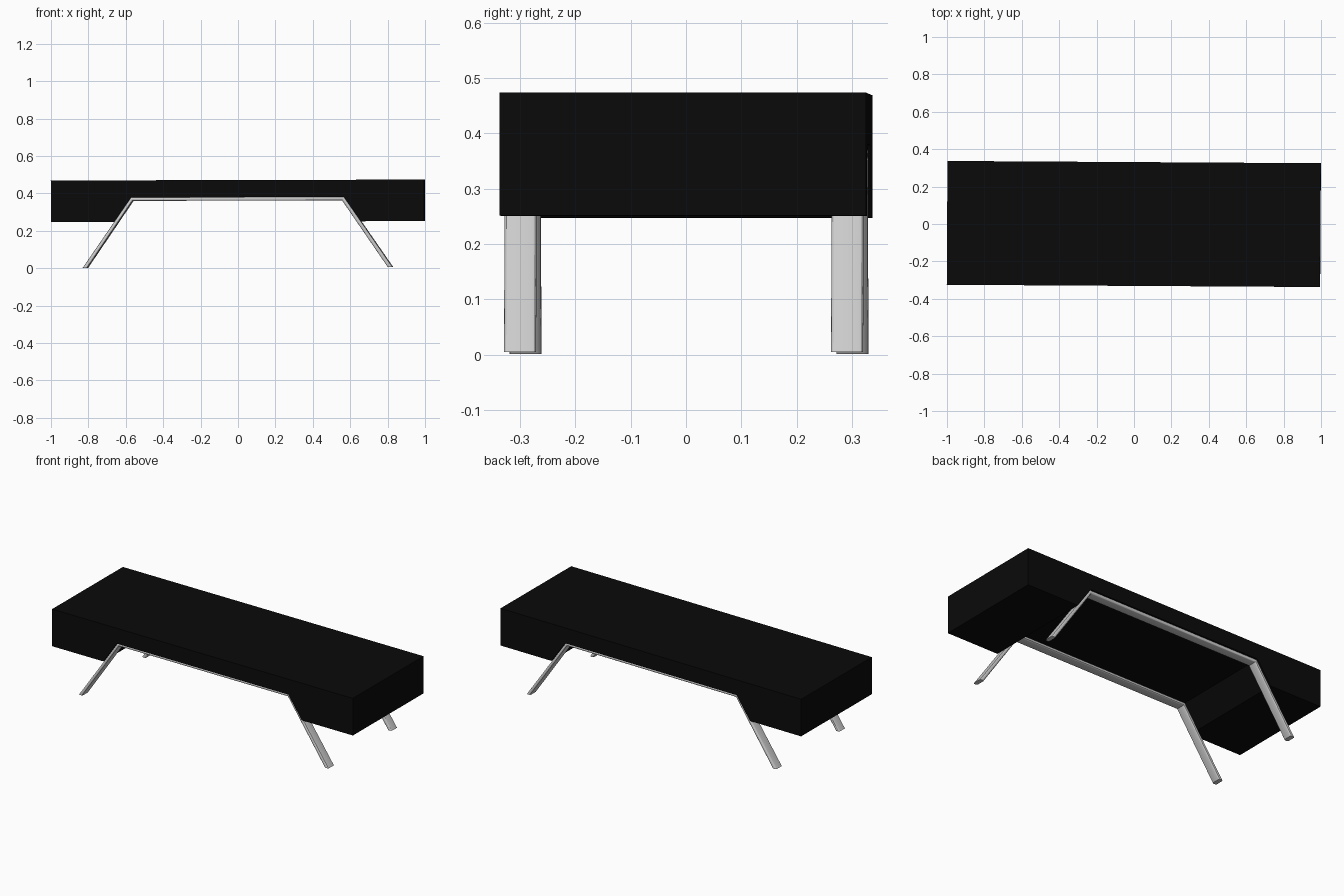
import bpy, bmesh
from mathutils import Matrix, Vector

if "Cube" in bpy.data.objects:
    bpy.data.objects.remove(bpy.data.objects["Cube"])

# The whole bench sits with a very slight yaw and pitch
TILT = Matrix.Rotation(-0.006, 4, 'Z') @ Matrix.Rotation(-0.0025, 4, 'Y')


def mirrored(half):
    """Close a right-hand half profile by mirroring it in x."""
    return half + [(-x, z) for x, z in reversed(half)]


def prism(name, outline, y0, y1, round_edges=0.0):
    """Extrude an xz outline along y, optionally rounding its long edges."""
    bm = bmesh.new()
    face = bm.faces.new([bm.verts.new((x, y0, z)) for x, z in outline])
    ext = bmesh.ops.extrude_face_region(bm, geom=[face])
    verts = [g for g in ext["geom"] if isinstance(g, bmesh.types.BMVert)]
    bmesh.ops.translate(bm, verts=verts, vec=Vector((0, y1 - y0, 0)))
    bmesh.ops.recalc_face_normals(bm, faces=bm.faces)
    if round_edges:
        edges = [e for e in bm.edges
                 if abs(e.verts[0].co.y - e.verts[1].co.y) < 1e-5
                 and max(v.co.z for v in e.verts) > 0.02]
        bmesh.ops.bevel(bm, geom=edges, offset=round_edges, segments=3,
                        profile=0.5, affect='EDGES')
    bm.transform(TILT)
    mesh = bpy.data.meshes.new(name)
    bm.to_mesh(mesh)
    bm.free()
    obj = bpy.data.objects.new(name, mesh)
    bpy.context.collection.objects.link(obj)
    return obj


# Seat block with a trapezoid recess underneath
seat = prism("seat", mirrored([(0.569, 0.379), (0.659, 0.249),
                               (0.998, 0.249), (0.998, 0.471)]),
             -0.331, 0.331)
black = bpy.data.materials.new("black")
black.diffuse_color = (0.003, 0.003, 0.003, 1)
black.use_nodes = True
black.node_tree.nodes["Principled BSDF"].inputs["Base Color"].default_value = black.diffuse_color
seat.data.materials.append(black)

# Bent flat-bar leg frames that line the recess
frame = mirrored([(0.559, 0.361), (0.803, 0.003),
                  (0.829, 0.003), (0.569, 0.380)])
for name, y in (("front_leg_frame", -0.295), ("back_leg_frame", 0.296)):
    leg = prism(name, frame, y - 0.029, y + 0.029, 0.008)
    bpy.ops.object.select_all(action='DESELECT')
    leg.select_set(True)
    bpy.context.view_layer.objects.active = leg
    bpy.ops.object.shade_smooth_by_angle()
